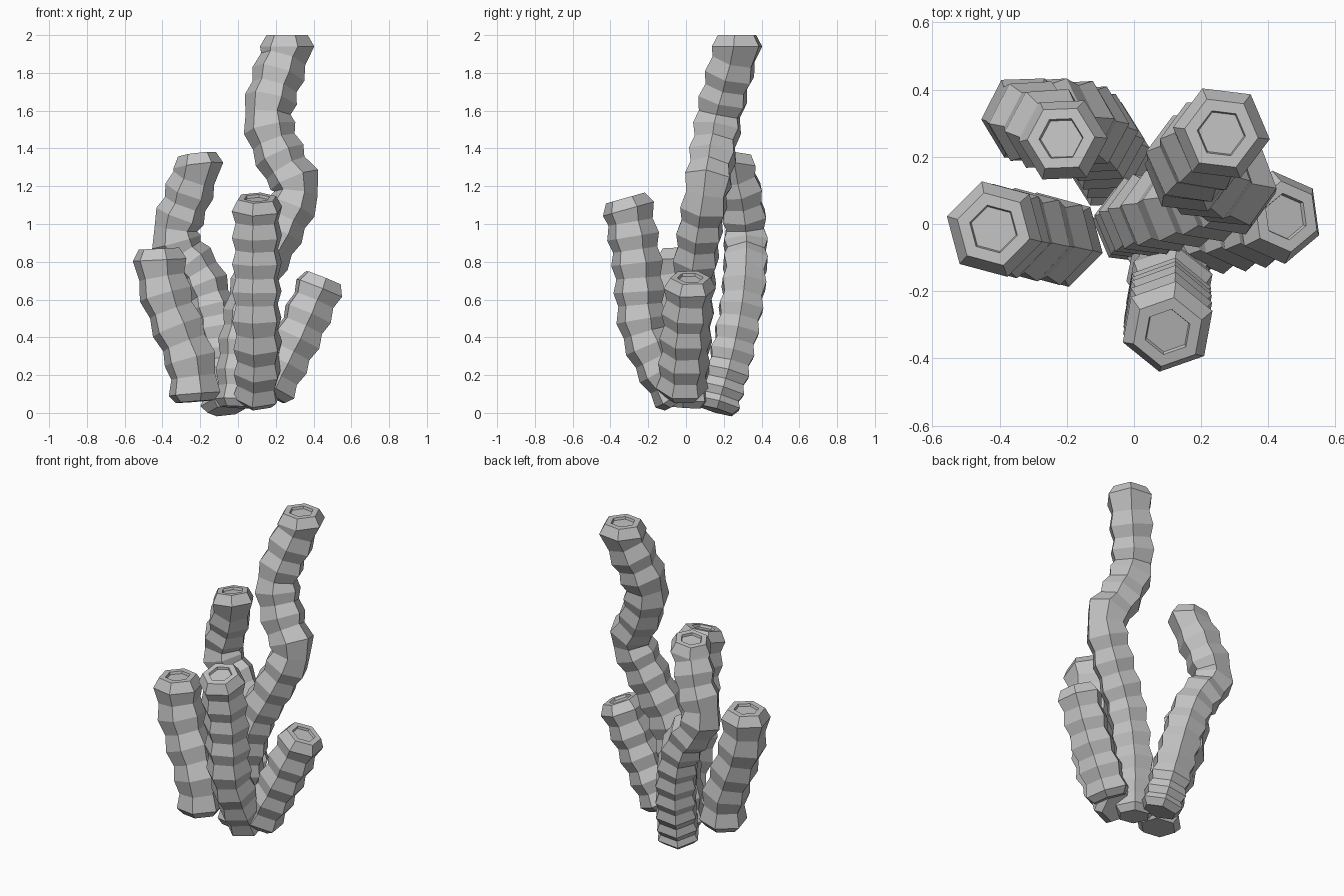
import bpy, bmesh, math
from mathutils import Vector

cube = bpy.data.objects.get("Cube")
if cube:
    bpy.data.objects.remove(cube)

grey = bpy.data.materials.new("stone_grey")
grey.use_nodes = True
colour = (0.55, 0.55, 0.55, 1)
grey.diffuse_color = colour
grey.node_tree.nodes["Principled BSDF"].inputs["Base Color"].default_value = colour

SIDES = 6
STEPS = 40


def spline(points, count, ease):
    """Catmull-Rom curve cut into count lengths, closer near the foot if ease > 1."""
    p = [Vector(q) for q in points]
    p = [2 * p[0] - p[1]] + p + [2 * p[-1] - p[-2]]
    fine = []
    for a, b, c, d in zip(p, p[1:], p[2:], p[3:]):
        for i in range(STEPS):
            t = i / STEPS
            fine.append(0.5 * (2 * b + (c - a) * t + (2 * a - 5 * b + 4 * c - d) * t ** 2
                               + (3 * b - a - 3 * c + d) * t ** 3))
    fine.append(p[-2])
    dist = [0]
    for a, b in zip(fine, fine[1:]):
        dist.append(dist[-1] + (b - a).length)
    out = []
    for i in range(count + 1):
        goal = dist[-1] * (i / count) ** ease
        out.append(fine[min(range(len(fine)), key=lambda k: abs(dist[k] - goal))])
    return out


def tube(name, points, ridges, r_base, r_top, turn, tip, ease=1):
    """Ribbed hexagonal stalk with a closed foot and a shallow mouth facing tip."""
    bm = bmesh.new()
    path = spline(points, ridges * 2, ease)
    last = len(path) - 1
    rings = []

    def ring(centre, axis, radius):
        rot = Vector((0, 0, 1)).rotation_difference(axis)
        verts = []
        for k in range(SIDES):
            a = math.radians(turn) + math.tau * k / SIDES
            offset = Vector((math.cos(a), math.sin(a), 0)) * radius
            verts.append(bm.verts.new(centre + rot @ offset))
        rings.append(verts)

    for i, c in enumerate(path):
        axis = (path[min(i + 1, last)] - path[max(i - 1, 0)]).normalized()
        if i == last:
            axis = Vector(tip).normalized()
        r = r_base + (r_top - r_base) * i / last
        if i == 0:
            ring(c - axis * 0.04, axis, r * 0.75)
        ring(c, axis, r if i % 2 == 0 else r * 0.85)
    # bevelled rim, then the recessed mouth
    for rise, scale in ((0.06, 0.76), (0.06, 0.5), (0.045, 0.47)):
        ring(c + axis * rise, axis, r_top * scale)

    for lo, hi in zip(rings, rings[1:]):
        for k in range(SIDES):
            n = (k + 1) % SIDES
            bm.faces.new((lo[k], lo[n], hi[n], hi[k]))
    bm.faces.new(rings[0][::-1])
    bm.faces.new(rings[-1])
    mesh = bpy.data.meshes.new(name)
    bm.to_mesh(mesh)
    bm.free()
    mesh.materials.append(grey)
    obj = bpy.data.objects.new(name, mesh)
    bpy.context.collection.objects.link(obj)


# Stalks: path, number of ridges, foot and top radius, turn, mouth direction
tube("tall_stalk", [(0, 0, .07), (.02, .02, .37), (.09, .04, .69), (.21, .07, .94),
                    (.31, .11, 1.18), (.25, .13, 1.3), (.175, .16, 1.48), (.165, .185, 1.62),
                    (.26, .27, 1.94)],
     13, .125, .145, -7, (0, 0, 1))
tube("back_stalk", [(-.065, .17, .05), (-.095, .235, .28), (-.135, .285, .52), (-.2, .31, .72),
                    (-.33, .315, .92), (-.275, .295, 1.12), (-.21, .25, 1.31)],
     11, .135, .133, 2, (-.12, .08, 1), 1.2)
tube("right_stalk", [(-.23, -.05, .1), (-.25, -.045, .27), (-.33, -.03, .48),
                     (-.39, -.02, .65), (-.415, -.015, .81)],
     4, .142, .147, -15, (-.05, 0, 1))
tube("front_stalk", [(.1, -.05, .1), (.105, -.12, .21), (.105, -.19, .35), (.1, -.235, .5),
                     (.1, -.26, .8), (.1, -.305, 1.08)],
     7, .135, .142, 20, (0, -.28, 1))
tube("left_stalk", [(.18, -.02, .13), (.25, -.01, .27), (.33, 0, .43), (.43, .02, .66)],
     4, .14, .14, 38, (.4, .04, 1))
